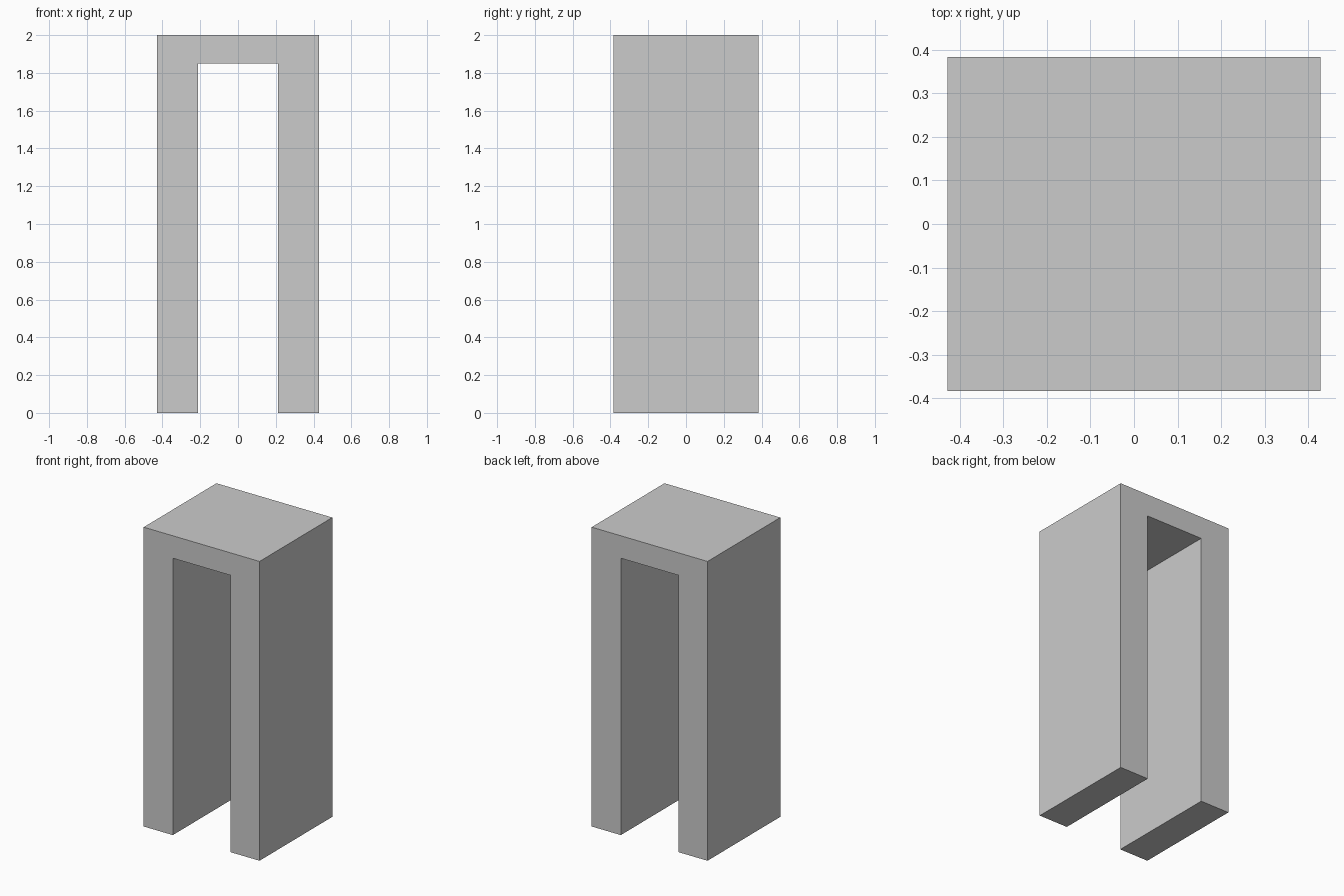
import bpy
import bmesh

if "Cube" in bpy.data.objects:
    bpy.data.objects.remove(bpy.data.objects["Cube"])

HALF_WIDTH, HALF_OPENING, HALF_DEPTH = 0.428, 0.213, 0.384
HEIGHT, OPENING_HEIGHT = 2.0, 1.85

# Right half of the arch profile (x, z), mirrored to complete the outline
right = [(HALF_OPENING, OPENING_HEIGHT), (HALF_OPENING, 0),
         (HALF_WIDTH, 0), (HALF_WIDTH, HEIGHT)]
profile = right + [(-x, z) for x, z in reversed(right)]

# Square archway: one solid, extruded from front to back
bm = bmesh.new()
front = bm.faces.new([bm.verts.new((x, -HALF_DEPTH, z)) for x, z in profile])
extruded = bmesh.ops.extrude_face_region(bm, geom=[front], use_keep_orig=True)
back_verts = [g for g in extruded["geom"] if isinstance(g, bmesh.types.BMVert)]
bmesh.ops.translate(bm, vec=(0, 2 * HALF_DEPTH, 0), verts=back_verts)
bmesh.ops.recalc_face_normals(bm, faces=bm.faces)

mesh = bpy.data.meshes.new("square_archway")
bm.to_mesh(mesh)
bm.free()
bpy.context.collection.objects.link(bpy.data.objects.new("square_archway", mesh))
